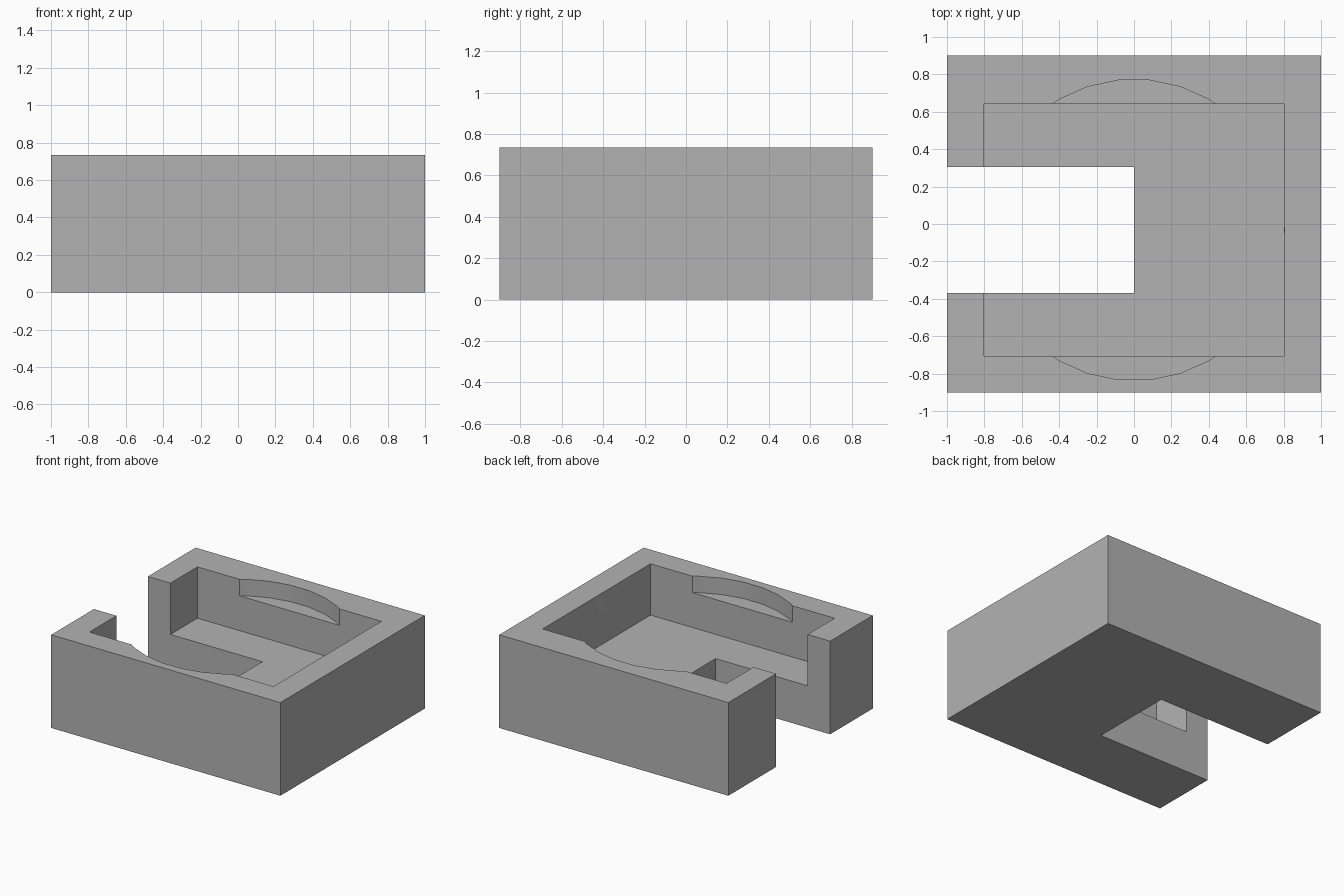
import bpy
import math

default = bpy.data.objects.get("Cube")
if default:
    bpy.data.objects.remove(default, do_unlink=True)

# Single flat grey
grey = bpy.data.materials.new("plain_grey")
grey.use_nodes = True
colour = (0.45, 0.45, 0.45, 1.0)
grey.diffuse_color = colour
grey.node_tree.nodes["Principled BSDF"].inputs["Base Color"].default_value = colour

HEIGHT = 0.735
FLOOR = 0.33       # pocket floor
LEDGE = 0.605      # floor of the round recess
TOP = HEIGHT + 0.2  # cutters overshoot the rim
CENTRE_Y = -0.032  # pocket, slot and recess share this axis


def box(name, x, y, z):
    """Box spanning the given (min, max) ranges."""
    bpy.ops.mesh.primitive_cube_add(size=1)
    obj = bpy.context.object
    obj.name = name
    obj.location = [(a + b) / 2 for a, b in (x, y, z)]
    obj.scale = [b - a for a, b in (x, y, z)]
    bpy.ops.object.transform_apply(location=True, rotation=False, scale=True)
    obj.data.materials.append(grey)
    return obj


def around_axis(half):
    return (CENTRE_Y - half, CENTRE_Y + half)


# Solid block
block = box("holder_block", (-1, 1), (-0.9, 0.9), (0, HEIGHT))

# Rectangular pocket and open slot through the left arm gap
pocket = box("pocket_cutter", (-0.803, 0.803), around_axis(0.673), (FLOOR, TOP))
slot = box("slot_cutter", (-1.2, 0), around_axis(0.337), (-0.2, TOP))

# Shallow round recess, thirty sided with a corner on the x axis
bpy.ops.mesh.primitive_cylinder_add(
    vertices=30, radius=0.805, depth=TOP - LEDGE,
    location=(0, CENTRE_Y, (TOP + LEDGE) / 2), rotation=(0, 0, math.pi / 2))
recess = bpy.context.object
recess.name = "round_recess_cutter"
recess.data.materials.append(grey)

# Carve the block
bpy.context.view_layer.objects.active = block
for cutter in (pocket, recess, slot):
    cutter.hide_render = True
    cut = block.modifiers.new(cutter.name, "BOOLEAN")
    cut.operation = "DIFFERENCE"
    cut.solver = "EXACT"
    cut.object = cutter
    bpy.ops.object.modifier_apply(modifier=cut.name)
    bpy.data.objects.remove(cutter, do_unlink=True)

# Smooth the curved recess walls, keep the corners crisp
bpy.ops.object.select_all(action="DESELECT")
block.select_set(True)
bpy.ops.object.shade_smooth_by_angle(angle=math.radians(20))
